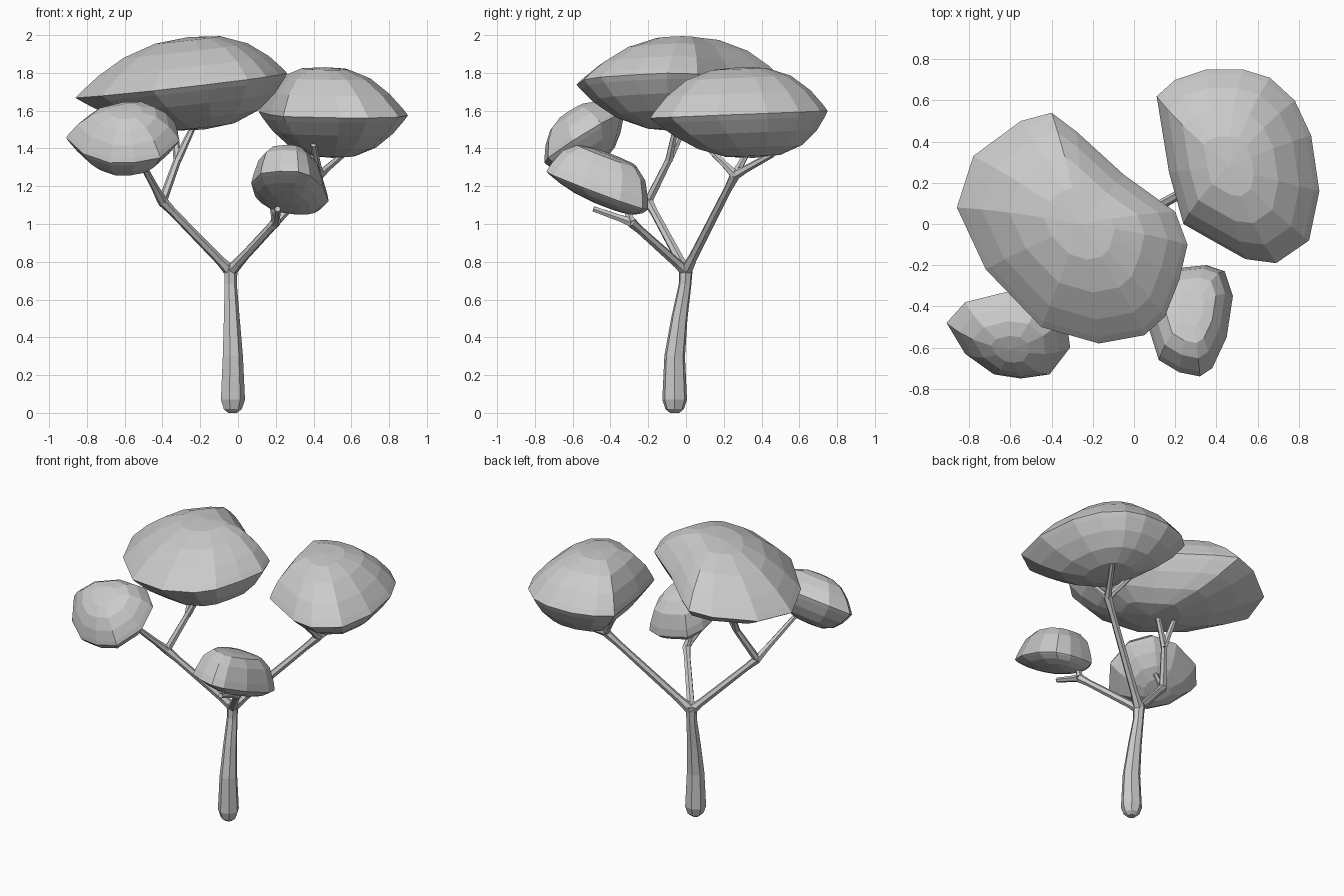
import bpy, bmesh
from math import sin, cos, pi
from mathutils import Vector

cube = bpy.data.objects.get("Cube")
if cube:
    bpy.data.objects.remove(cube, do_unlink=True)

grey = bpy.data.materials.new("clay_grey")
grey.use_nodes = True
grey.diffuse_color = (0.6, 0.6, 0.6, 1)
grey.node_tree.nodes["Principled BSDF"].inputs["Base Color"].default_value = (0.6, 0.6, 0.6, 1)


def finish(name, bm):
    bmesh.ops.recalc_face_normals(bm, faces=bm.faces)
    mesh = bpy.data.meshes.new(name)
    bm.to_mesh(mesh)
    bm.free()
    mesh.materials.append(grey)
    obj = bpy.data.objects.new(name, mesh)
    bpy.context.collection.objects.link(obj)
    return obj


def bridge(bm, low, high):
    n = len(low)
    for i in range(n):
        j = (i + 1) % n
        bm.faces.new((low[i], low[j], high[j], high[i]))


def tube(name, path, radii, sides=7):
    """Faceted limb swept along a path, with a radius at each point."""
    bm = bmesh.new()
    pts = [Vector(p) for p in path]
    rings = []
    for k, (p, r) in enumerate(zip(pts, radii)):
        along = pts[min(k + 1, len(pts) - 1)] - pts[max(k - 1, 0)]
        turn = Vector((0, 0, 1)).rotation_difference(along.normalized())
        rings.append([bm.verts.new(p + turn @ Vector((r * cos(a), r * sin(a), 0)))
                      for a in (2 * pi * i / sides for i in range(sides))])
    for low, high in zip(rings, rings[1:]):
        bridge(bm, low, high)
    bm.faces.new(rings[0])
    bm.faces.new(rings[-1])
    return finish(name, bm)


def canopy(name, outline, centre, slope, top, bottom, fullness, steps=5):
    """Faceted cushion: a tilted rim with a dome above and a bowl below.
    Fullness of dome and bowl: 2 gives a lens, 4 a well rounded side."""
    bm = bmesh.new()
    mid = Vector(centre)
    rim = [Vector((x, y, mid.z + slope[0] * (x - mid.x) + slope[1] * (y - mid.y)))
           for x, y in outline]
    edge = [bm.verts.new(p) for p in rim]
    for apex, power in zip((Vector(top), Vector(bottom)), fullness):
        ring = edge
        for k in range(1, steps):
            size = cos(pi / 2 * k / steps)
            lift = (apex - mid) * (1 - size ** power)
            inner = [bm.verts.new(mid + (p - mid) * size + lift) for p in rim]
            bridge(bm, ring, inner)
            ring = inner
        tip = bm.verts.new(apex)
        for i in range(len(ring)):
            bm.faces.new((ring[i], ring[(i + 1) % len(ring)], tip))
    return finish(name, bm)


# Trunk
fork = (-0.04, 0, 0.75)
tube("trunk",
     [(-0.03, -0.06, 0), (-0.03, -0.06, 0.02), (-0.03, -0.06, 0.07), (-0.03, -0.06, 0.3),
      (-0.035, -0.035, 0.5), (-0.04, -0.005, 0.68), (-0.04, 0, 0.78)],
     [0.025, 0.05, 0.067, 0.056, 0.044, 0.034, 0.038])

# Main branches, each with its twigs
limbs = {
    "left_front": ((0.2, -0.29, 1.01), [(0.18, -0.33, 1.13), (0.21, -0.49, 1.08)]),
    "right": ((-0.4, -0.2, 1.12), [(-0.53, -0.42, 1.36)]),
    "left_back": ((0.43, 0.26, 1.26), [(0.56, 0.46, 1.37), (0.4, 0.1, 1.42), (0.32, 0.34, 1.41)]),
}
for side, (node, twigs) in limbs.items():
    start, end = Vector(fork), Vector(node)
    tube(side + "_branch", [start, start.lerp(end, 0.15), start.lerp(end, 0.85), end],
         [0.034, 0.025, 0.022, 0.028], 6)
    for i, twig in enumerate(twigs):
        tube(f"{side}_twig_{i + 1}", [end, end.lerp(Vector(twig), 0.3), twig],
             [0.027, 0.02, 0.016], 6)

# Upper right branch, forking again under the large canopy
node, upper = limbs["right"][0], (-0.32, -0.09, 1.34)
tube("upper_branch", [node, upper], [0.024, 0.02], 6)
for i, tip in enumerate([(-0.23, -0.05, 1.53), (-0.34, 0, 1.53)]):
    tube(f"upper_twig_{i + 1}", [upper, tip], [0.022, 0.015], 6)

# Canopies
canopy("large_canopy",
       [(-0.86, 0.08), (-0.78, 0.33), (-0.55, 0.5), (-0.4, 0.54), (-0.28, 0.45), (-0.05, 0.24),
        (0.2, 0.06), (0.26, -0.1), (0.22, -0.27), (0.15, -0.45), (0.05, -0.54), (-0.17, -0.58),
        (-0.45, -0.5), (-0.72, -0.22)],
       (-0.28, -0.03, 1.735), (0.12, 0.02), (-0.26, 0, 1.99), (-0.18, -0.06, 1.5), (2.4, 2.4))
canopy("left_back_canopy",
       [(0.11, 0.62), (0.2, 0.7), (0.35, 0.75), (0.53, 0.75), (0.66, 0.71), (0.78, 0.6),
        (0.86, 0.43), (0.9, 0.16), (0.85, -0.08), (0.69, -0.19), (0.54, -0.17), (0.38, -0.08),
        (0.24, 0), (0.17, 0.25)],
       (0.51, 0.28, 1.58), (0, 0.04), (0.46, 0.28, 1.83), (0.5, 0.36, 1.35), (2.8, 2.6))
canopy("right_front_canopy",
       [(-0.91, -0.48), (-0.82, -0.38), (-0.62, -0.33), (-0.45, -0.35), (-0.33, -0.45),
        (-0.31, -0.6), (-0.41, -0.73), (-0.55, -0.75), (-0.68, -0.73), (-0.82, -0.63)],
       (-0.6, -0.54, 1.45), (0.1, 0.62), (-0.6, -0.61, 1.6), (-0.6, -0.49, 1.3), (3, 3))
canopy("left_front_canopy",
       [(0.07, -0.5), (0.12, -0.66), (0.22, -0.72), (0.32, -0.74), (0.38, -0.7), (0.45, -0.55),
        (0.48, -0.35), (0.44, -0.23), (0.35, -0.2), (0.25, -0.21), (0.15, -0.23), (0.09, -0.32)],
       (0.28, -0.46, 1.18), (-0.1, -0.36), (0.28, -0.41, 1.37), (0.27, -0.42, 1.09), (5.5, 3))
